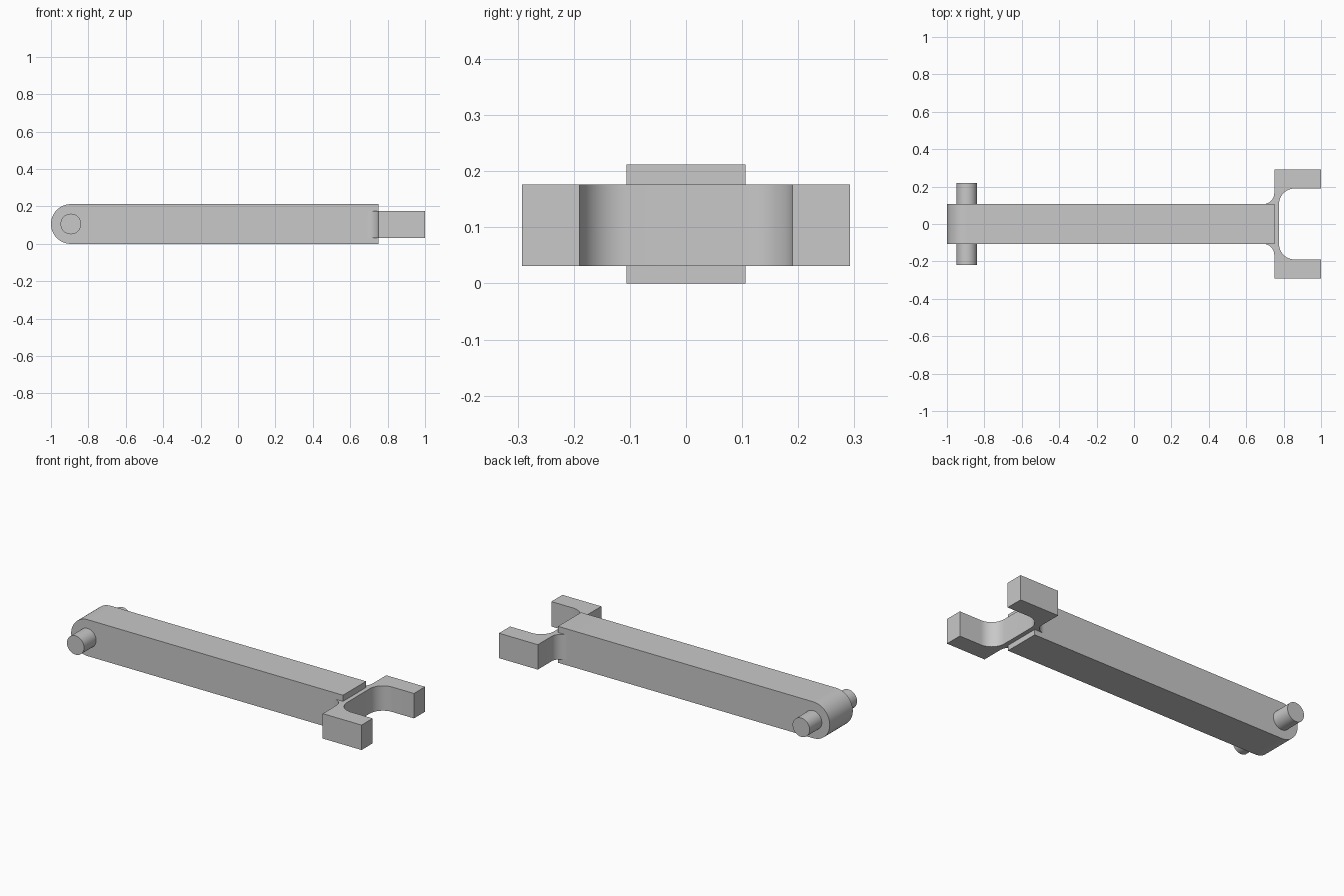
import bpy
import bmesh
from math import cos, sin, pi
from mathutils import Vector

cube = bpy.data.objects.get("Cube")
if cube:
    bpy.data.objects.remove(cube, do_unlink=True)

grey = bpy.data.materials.new("plain grey")
grey.use_nodes = True
colour = (0.58, 0.58, 0.58, 1)
grey.diffuse_color = colour
grey.node_tree.nodes["Principled BSDF"].inputs["Base Color"].default_value = colour


def arc(cx, cy, r, start, end, steps=16):
    """Points on an arc, angles given in units of pi."""
    angles = [pi * (start + (end - start) * i / steps) for i in range(steps + 1)]
    return [(cx + r * cos(a), cy + r * sin(a)) for a in angles]


def prism(name, profile, place, direction):
    """Extrude a closed 2D profile, placed in space by a function."""
    bm = bmesh.new()
    face = bm.faces.new([bm.verts.new(place(u, v)) for u, v in profile])
    grown = bmesh.ops.extrude_face_region(bm, geom=[face])["geom"]
    moved = [g for g in grown if isinstance(g, bmesh.types.BMVert)]
    bmesh.ops.translate(bm, verts=moved, vec=Vector(direction))
    bmesh.ops.recalc_face_normals(bm, faces=bm.faces)
    mesh = bpy.data.meshes.new(name)
    bm.to_mesh(mesh)
    bm.free()
    mesh.materials.append(grey)
    obj = bpy.data.objects.new(name, mesh)
    bpy.context.collection.objects.link(obj)
    bpy.ops.object.select_all(action='DESELECT')
    obj.select_set(True)
    bpy.context.view_layer.objects.active = obj
    bpy.ops.object.shade_smooth_by_angle()
    return obj


R = 0.106          # half the bar's thickness
PIN_X = -1 + R     # centre of the rounded end
BAR_END = 0.75

# Bar with one rounded end
bar = [(BAR_END, 0), (BAR_END, 2 * R)] + arc(PIN_X, R, R, 0.5, 1.5, 32)[:-1] + [(PIN_X, 0)]
prism("bar", bar, lambda u, v: (u, -R, v), (0, 2 * R, 0))

# Cross pins, one on each side of the rounded end
for name, side in (("right_pin", -1), ("left_pin", 1)):
    prism(name, arc(PIN_X, R, 0.055, 0, 2, 40)[:-1],
          lambda u, v: (u, side * (R - 0.01), v), (0, side * 0.122, 0))

# Fork: one half of the outline, from the bar side round to the inner web
FILLET, INNER = 0.06, 0.085
half = [(0.66, R)]
half += arc(BAR_END - FILLET, R + FILLET, FILLET, -0.5, 0)
half += [(BAR_END, 0.292), (1, 0.292), (1, 0.19)]
half += arc(0.775 + INNER, 0.19 - INNER, INNER, 0.5, 1)
mirrored = [(x, -y) for x, y in reversed(half)]
prism("fork", half + mirrored, lambda u, v: (u, v, 0.031), (0, 0, 0.145))
